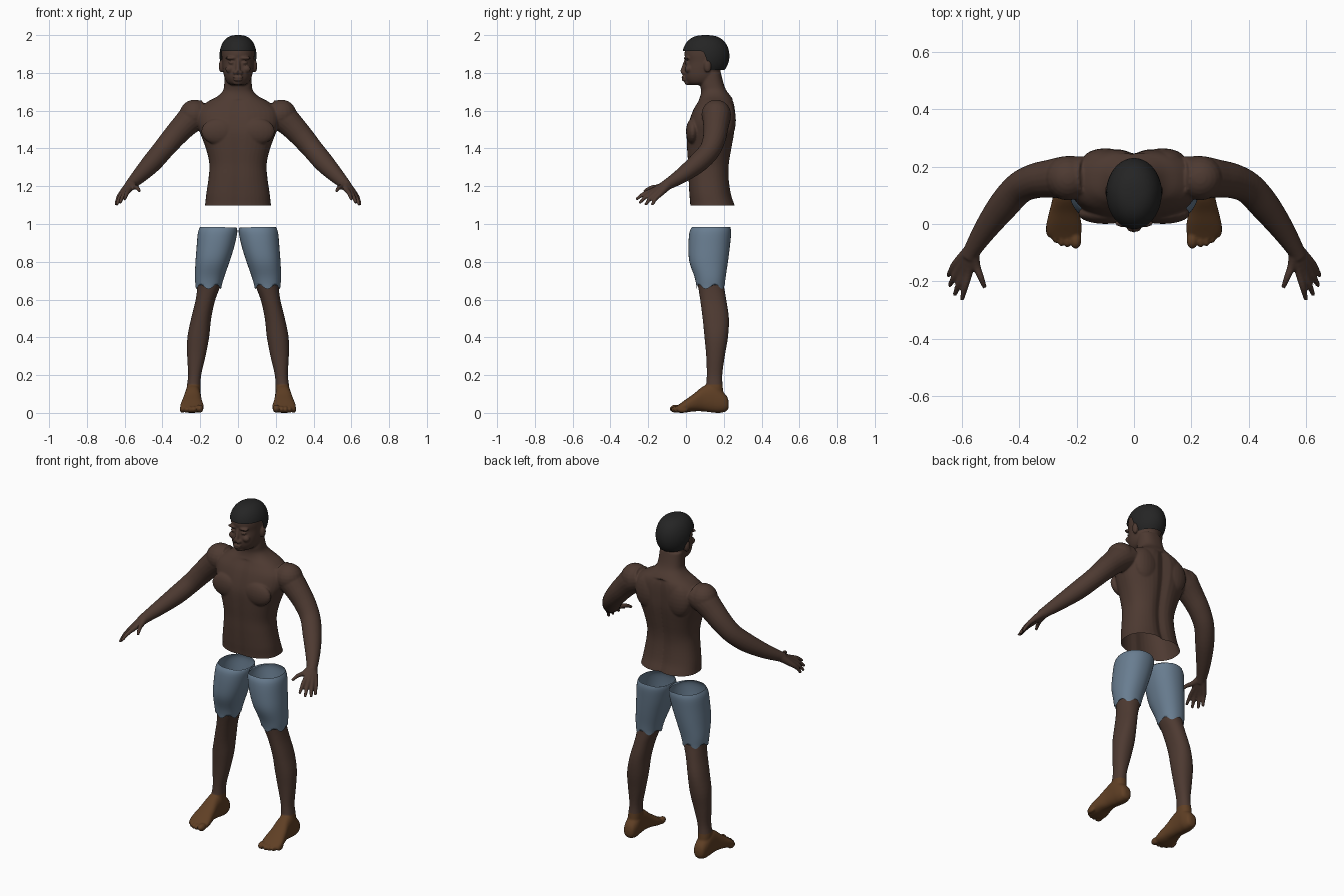
import bpy, bmesh, math
from mathutils import Vector, Matrix

cube = bpy.data.objects.get("Cube")
if cube:
    bpy.data.objects.remove(cube)


def material(name, colour):
    m = bpy.data.materials.new(name)
    m.use_nodes = True
    m.diffuse_color = (*colour, 1)
    bsdf = m.node_tree.nodes["Principled BSDF"]
    bsdf.inputs["Base Color"].default_value = (*colour, 1)
    bsdf.inputs["Roughness"].default_value = 0.8
    return m


SKIN = material("dark skin", (0.075, 0.042, 0.031))
FOOT = material("warm foot skin", (0.115, 0.05, 0.018))
CLOTH = material("blue cloth", (0.14, 0.205, 0.28))
HAIR = material("black hair", (0.018, 0.018, 0.018))


def smooth_rows(rows, steps=4):
    """Catmull-Rom interpolation of rows of numbers."""
    out = []
    for i in range(len(rows) - 1):
        a, b, c, d = (rows[max(0, min(len(rows) - 1, i + k))] for k in (-1, 0, 1, 2))
        for s in range(steps):
            t = s / steps
            out.append([q + t / 2 * (r - p + t * (2 * p - 5 * q + 4 * r - u + t * (3 * (q - r) + u - p)))
                        for p, q, r, u in zip(a, b, c, d)])
    return out + [list(rows[-1])]


def loft(bm, rings, caps=True):
    rings = [[bm.verts.new(p) for p in ring] for ring in rings]
    n = len(rings[0])
    for lower, upper in zip(rings, rings[1:]):
        for i in range(n):
            j = (i + 1) % n
            bm.faces.new((lower[i], lower[j], upper[j], upper[i]))
    if caps:
        bm.faces.new(rings[0][::-1])
        bm.faces.new(rings[-1])


def ring(a0, a1, b0, b1, power=2.2, n=40):
    """Rounded-box outline between two pairs of limits."""
    pts = []
    for i in range(n):
        t = math.tau * i / n
        c, s = math.cos(t), math.sin(t)
        pts.append(((a0 + a1) / 2 + (a1 - a0) / 2 * math.copysign(abs(c) ** (2 / power), c),
                    (b0 + b1) / 2 + (b1 - b0) / 2 * math.copysign(abs(s) ** (2 / power), s)))
    return pts


def stack(rows, power=2.2):
    """Horizontal rings from rows of z, x limits, y limits."""
    return [[Vector((x, y, r[0])) for x, y in ring(*r[1:], power)] for r in smooth_rows(rows)]


def tube(bm, rows, sides=(1, -1)):
    """Round limb along rows of x, y, z, radius."""
    rows = smooth_rows(rows)
    for side in sides:
        pts = [Vector((side * r[0], r[1], r[2])) for r in rows]
        rings = []
        for i, p in enumerate(pts):
            d = pts[min(i + 1, len(pts) - 1)] - pts[max(i - 1, 0)]
            q = d.to_track_quat("Z", "Y")
            rings.append([p + q @ Vector((x, y, 0)) for x, y in ring(-rows[i][3], rows[i][3], -rows[i][3], rows[i][3], 2, 20)])
        loft(bm, rings)


def blob(bm, centre, radii, sides=(1, -1)):
    for s in sides:
        m = Matrix.Translation((s * centre[0], *centre[1:])) @ Matrix.Diagonal((*radii, 1))
        bmesh.ops.create_uvsphere(bm, u_segments=20, v_segments=12, radius=1, matrix=m)


def finish(bm, name, mats):
    bmesh.ops.recalc_face_normals(bm, faces=bm.faces)
    mesh = bpy.data.meshes.new(name)
    for f in bm.faces:
        f.smooth = True
    bm.to_mesh(mesh)
    bm.free()
    ob = bpy.data.objects.new(name, mesh)
    bpy.context.collection.objects.link(ob)
    for m in mats:
        mesh.materials.append(m)
    return ob


def fuse(bm, voxel, passes):
    """Merge overlapping volumes into one smooth skin."""
    ob = finish(bm, "fuse helper", [])
    r = ob.modifiers.new("Fuse", "REMESH")
    r.mode, r.voxel_size = "VOXEL", voxel
    s = ob.modifiers.new("Soften", "SMOOTH")
    s.factor, s.iterations = 0.5, passes
    mesh = bpy.data.meshes.new_from_object(ob.evaluated_get(bpy.context.evaluated_depsgraph_get()))
    out = bmesh.new()
    out.from_mesh(mesh)
    bpy.data.objects.remove(ob)
    bpy.data.meshes.remove(mesh)
    return out


def slice_at(bm, z, above=False, below=False):
    bmesh.ops.bisect_plane(bm, geom=bm.verts[:] + bm.edges[:] + bm.faces[:], plane_co=(0, 0, z),
                           plane_no=(0, 0, 1), clear_outer=above, clear_inner=below)


# Torso and neck: z, half width, front y, back y
body = bmesh.new()
torso = [(1.03, .19, .02, .285), (1.1, .175, .02, .262), (1.16, .168, .015, .242), (1.25, .155, .01, .23),
         (1.32, .152, .008, .232), (1.4, .17, .003, .245), (1.48, .2, .002, .258), (1.54, .22, .014, .262),
         (1.6, .215, .035, .262), (1.645, .165, .06, .255), (1.675, .11, .075, .238), (1.705, .08, .08, .215),
         (1.74, .073, .075, .2), (1.8, .07, .08, .185)]
rings = stack([(z, -w, w, f, b) for z, w, f, b in torso], 2.4)
for r in rings:
    for p in r:
        if p.z < 1.66:  # spine and breastbone grooves
            p.y += math.exp(-(p.x / .03) ** 2) * (-.018 if p.y > .14 else .006)
loft(body, rings)
blob(body, (.1, .036, 1.49), (.095, .036, .07))
blob(body, (.1, .222, 1.55), (.08, .042, .1))
blob(body, (.23, .16, 1.58), (.08, .078, .078))

# Head
head = [(1.735, .035, .02, .12), (1.75, .058, .004, .15), (1.78, .073, -.008, .175), (1.82, .08, -.008, .185),
        (1.86, .084, -.002, .2), (1.9, .087, -.008, .21), (1.94, .084, .002, .205), (1.97, .066, .03, .185),
        (1.985, .035, .07, .15)]
loft(body, stack([(z, -w, w, f, b) for z, w, f, b in head], 2.1))
mid = (1,)
tube(body, [(0, .002, 1.87, .01), (0, -.01, 1.835, .011), (0, -.02, 1.805, .012)], mid)
blob(body, (.012, -.013, 1.802), (.014, .014, .011))
blob(body, (0, -.012, 1.777), (.028, .013, .007), mid)
blob(body, (0, -.01, 1.763), (.025, .013, .007), mid)
blob(body, (0, .012, 1.748), (.026, .02, .014), mid)
blob(body, (.036, .004, 1.878), (.032, .016, .009))
blob(body, (.034, .007, 1.853), (.017, .014, .008))
blob(body, (.045, .012, 1.82), (.022, .018, .02))
blob(body, (.088, .115, 1.835), (.014, .02, .034))

# Arms and fingers: x, y, z, radius
tube(body, [(.17, .165, 1.59, .07), (.235, .162, 1.565, .075), (.29, .158, 1.515, .067), (.345, .15, 1.455, .061),
            (.4, .125, 1.39, .056), (.455, .065, 1.325, .053), (.515, -.015, 1.262, .042), (.56, -.085, 1.217, .031),
            (.575, -.115, 1.2, .028)])
wrist = (.565, -.09, 1.214, .027)
for base, tip in (((.575, -.165, 1.182), (.6, -.264, 1.13)), ((.593, -.166, 1.172), (.625, -.247, 1.11)),
                  ((.609, -.156, 1.164), (.643, -.215, 1.1)), ((.62, -.138, 1.158), (.648, -.18, 1.1)),
                  ((.55, -.145, 1.197), (.52, -.222, 1.172))):
    knuckle = [b * .45 + t * .55 + (0, 0, .008)[i] for i, (b, t) in enumerate(zip(base, tip))]
    tube(body, [wrist, (*base, .015), (*knuckle, .0115), (*tip, .008)])
body = fuse(body, .005, 5)
slice_at(body, 1.097, below=True)
finish(body, "upper_body", [SKIN])

# Cropped hair cap, high at the forehead and low behind the ears
hair = bmesh.new()
rows, n = 14, 64
cap = []
for k in range(rows + 1):
    loop = []
    for i in range(n):
        a = math.tau * i / n
        t = max(0, min(1, (math.sin(a) + .15) / .4))
        low = math.asin((.025 - .1 * t * t * (3 - 2 * t)) / .11)
        el = low + (math.pi / 2 - .03 - low) * k / rows
        w = math.cos(el) ** .75
        loop.append((.098 * w * math.cos(a), .105 + .125 * w * math.sin(a), 1.89 + .11 * math.sin(el)))
    cap.append(loop)
loft(hair, cap, False)
hair.faces.new([v for v in hair.verts][-n:])
finish(hair, "hair", [HAIR])

# Lower leg: z, x limits, y limits
leg = bmesh.new()
loft(leg, stack([(.74, .08, .222, .05, .2), (.68, .09, .215, .062, .2), (.6, .12, .224, .075, .213),
                 (.5, .142, .248, .088, .227), (.4, .153, .268, .098, .222), (.3, .172, .269, .107, .205),
                 (.2, .195, .264, .11, .192), (.13, .198, .272, .105, .195), (.07, .2, .27, .1, .2)]))

# Foot: y, centre x, half width, bottom and top z
foot = [(.226, .236, .014, .03, .06), (.215, .236, .032, .01, .09), (.18, .236, .041, .0, .125),
        (.14, .238, .042, .002, .155), (.09, .24, .044, .008, .14), (.04, .243, .053, .008, .1),
        (0, .244, .061, .002, .072), (-.03, .244, .061, .0, .05), (-.05, .242, .048, .005, .036)]
loft(leg, [[Vector((x, r[0], z)) for x, z in ring(r[1] - r[2], r[1] + r[2], r[3], r[4], 2.4)]
           for r in smooth_rows(foot)])
blob(leg, (.203, -.055, .022), (.02, .032, .021), mid)
for i in range(4):
    blob(leg, (.232 + .021 * i, -.054 + .004 * i * i, .018), (.0125, .029, .018), mid)
leg = fuse(leg, .005, 4)
slice_at(leg, .7, above=True)
slice_at(leg, .15)
for f in leg.faces:
    f.material_index = int(f.calc_center_median().z < .15)
leg = finish(leg, "lower_legs", [SKIN, FOOT])

# Shorts: two open tubes with uneven hems
shorts = bmesh.new()
rings = stack([(.985, .008, .2, .032, .234), (.955, .004, .212, .018, .239), (.88, .02, .219, .013, .232),
               (.8, .045, .225, .018, .222), (.72, .073, .228, .045, .21), (.668, .088, .224, .056, .204)])
for i, p in enumerate(rings[-1]):
    p.z += .012 * math.sin(math.tau * 5 * i / len(rings[-1]))
for p in rings[0]:
    p.z -= .015 * max(0, 1 - p.x / .08)
loft(shorts, rings, False)
shorts = finish(shorts, "shorts", [CLOTH])
for ob in (leg, shorts):
    ob.modifiers.new("Mirror", "MIRROR").use_mirror_merge = False
